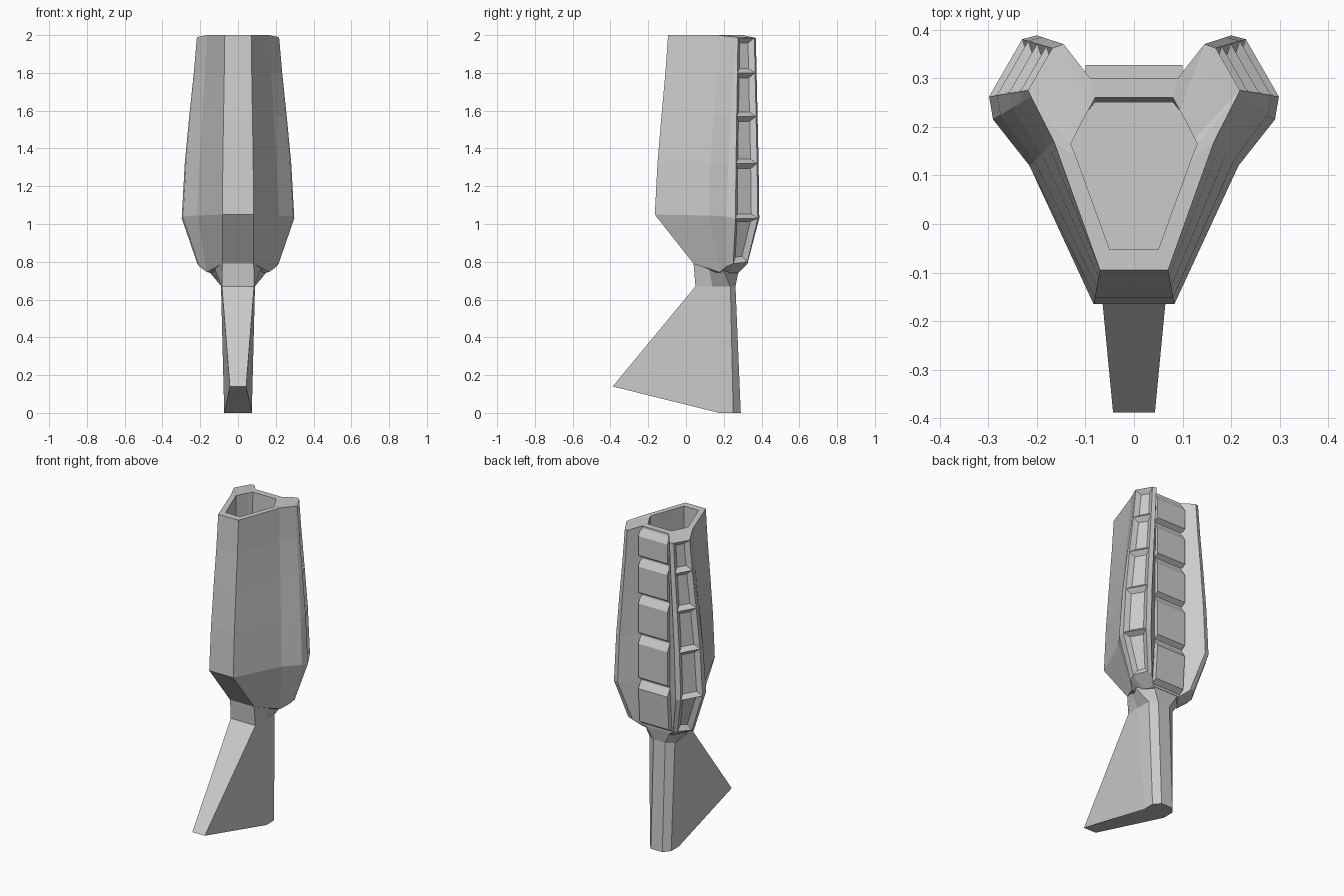
import bpy, bmesh

cube = bpy.data.objects.get("Cube")
if cube:
    bpy.data.objects.remove(cube, do_unlink=True)

grey = bpy.data.materials.new("plain_grey")
grey.use_nodes = True
COLOUR = (0.6, 0.6, 0.6, 1)
grey.diffuse_color = COLOUR
grey.node_tree.nodes["Principled BSDF"].inputs["Base Color"].default_value = COLOUR


def mirrored(half):
    """Close a half section into a full ring by mirroring it across x."""
    return half + [(-x, y, z) for x, y, z in reversed(half)]


def loft(name, rings, inset_rule=None):
    """Skin a stack of rings, cap both ends, recess the chosen faces."""
    bm = bmesh.new()
    loops = [[bm.verts.new(p) for p in ring] for ring in rings]
    n = len(rings[0])
    recessed = []
    for r in range(len(loops) - 1):
        lower, upper = loops[r], loops[r + 1]
        for i in range(n):
            j = (i + 1) % n
            face = bm.faces.new((lower[i], lower[j], upper[j], upper[i]))
            if inset_rule and inset_rule(r, i):
                recessed.append(face)
    bm.faces.new(reversed(loops[0]))
    bm.faces.new(loops[-1])
    bmesh.ops.recalc_face_normals(bm, faces=bm.faces)
    if recessed:
        bmesh.ops.inset_individual(bm, faces=recessed, thickness=0.025,
                                   depth=-0.025, use_even_offset=True)
    mesh = bpy.data.meshes.new(name)
    bm.to_mesh(mesh)
    bm.free()
    mesh.materials.append(grey)
    obj = bpy.data.objects.new(name, mesh)
    bpy.context.collection.objects.link(obj)
    return obj


# Hollow body: half sections run from the front edge round the lobe to the back
rim = [(.07, -.095, 2), (.165, .17, 2), (.212, .262, 1.99), (.218, .275, 1.985),
       (.168, .362, 1.985), (.145, .37, 1.985), (.09, .30, 2)]
waist = [(.083, -.165, 1.05), (.215, .12, 1.045), (.29, .215, 1.04), (.298, .262, 1.03),
         (.23, .38, 1.03), (.2, .388, 1.03), (.1, .30, 1.03)]
base = [(.083, .04, .79), (.165, .18, .745), (.205, .215, .775), (.215, .25, .79),
        (.17, .325, .8), (.14, .325, .79), (.1, .28, .75)]
well = [(.05, -.052), (.118, .135), (.13, .165), (.125, .175),
        (.11, .205), (.095, .232), (.08, .26)]

LEVELS = [(1.32, .8), (1.57, .5), (1.8, .2)]
halves = [[(x * .6, .2 + (y - .2) * .6, .74) for x, y, z in base], base, waist]
for height, t in LEVELS:
    halves.append([(a[0] + (b[0] - a[0]) * t, a[1] + (b[1] - a[1]) * t, height)
                   for a, b in zip(rim, waist)])
halves.append(rim)
halves.append([(x, y, 2) for x, y in well])
halves.append([(x, min(y, .25), 1.2) for x, y in well])
# The outward rear face of each lobe carries a column of recessed panels
loft("body", [mirrored(h) for h in halves],
     lambda ring, side: 1 <= ring <= 5 and side in (3, 9))

# Overlapping slats down the back channel
edges = [1.99, 1.8, 1.57, 1.32, 1.04, .76]
for number, (top, bottom) in enumerate(zip(edges, edges[1:]), 1):
    lean = .015 if number == 5 else 0
    profile = [(.26, top), (.298, top), (.327, top - .045),
               (.327 - lean, bottom + .025), (.29 - lean, bottom), (.26, bottom)]
    loft(f"back_slat_{number}", [[(x, y, z) for y, z in profile] for x in (-.1, .1)])

# Neck between the body and the foot
collar = [(.085, .05, .67), (.09, .14, .67), (.088, .235, .67), (.04, .262, .67)]
neck_top = [(.083, .04, .79), (.125, .12, .77), (.155, .2, .75), (.09, .28, .76)]
loft("neck", [mirrored(collar), mirrored(neck_top)])

# Foot: a wedge sweeping forward to a narrow toe
sole = [(.043, -.388, .14), (.073, .175, 0), (.073, .25, 0), (.04, .29, 0)]
loft("foot", [mirrored(sole), mirrored(collar)])
